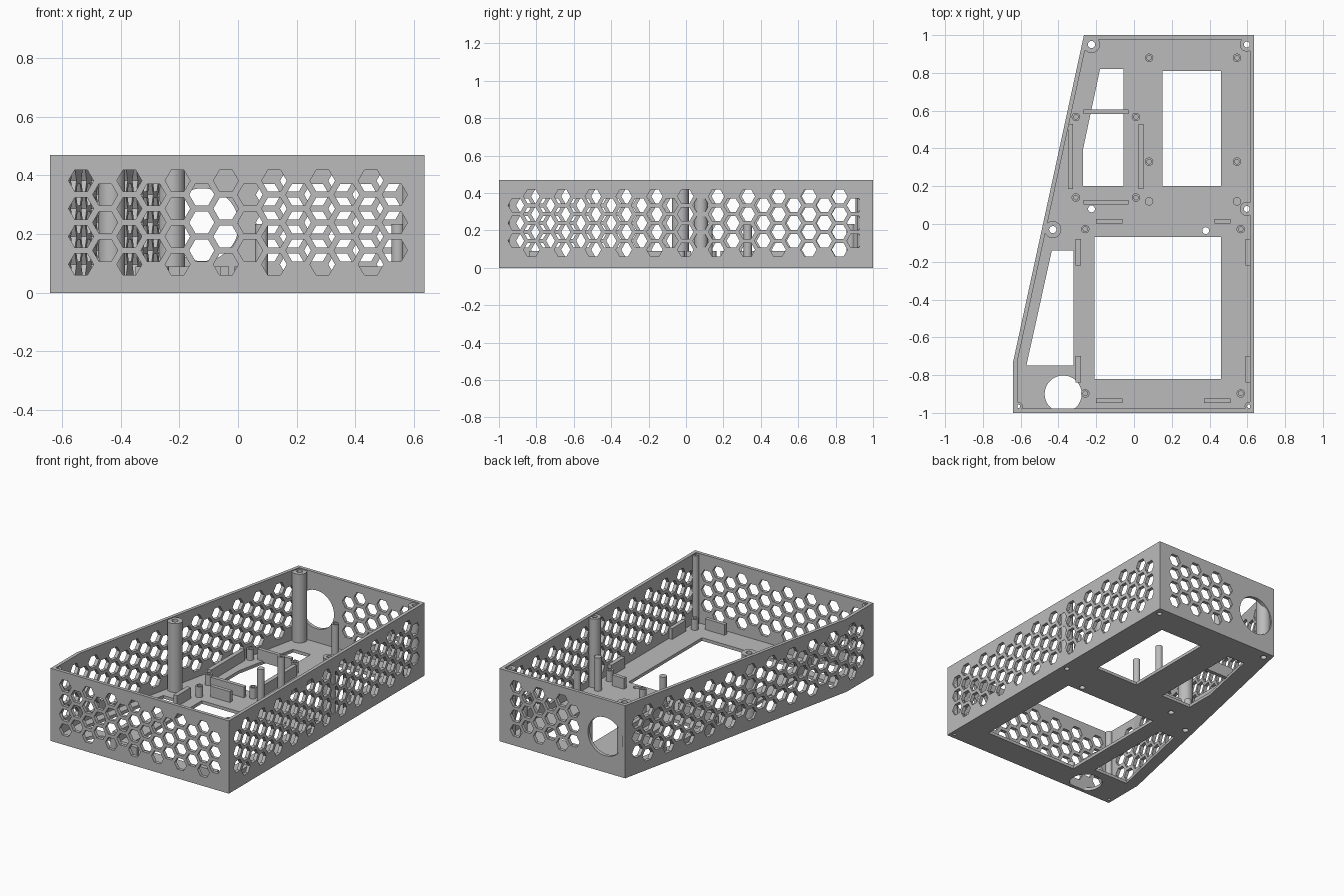
import bpy, bmesh, math
from mathutils import Vector

cube = bpy.data.objects.get("Cube")
if cube:
    bpy.data.objects.remove(cube, do_unlink=True)

H, FLOOR, WALL = 0.47, 0.02, 0.022
STEP, ROW, HEX = 0.0823, 0.095, 0.0427

grey = bpy.data.materials.new("plain grey")
grey.use_nodes = True
colour = (0.5, 0.5, 0.5, 1)
grey.diffuse_color = colour
bsdf = next(n for n in grey.node_tree.nodes if n.type == 'BSDF_PRINCIPLED')
bsdf.inputs["Base Color"].default_value = colour


def prism(bm, pts, axis, a, b):
    """Extrude a 2D outline along an axis from a to b."""
    def place(p, d):
        return {'x': (d, p[0], p[1]), 'y': (p[0], d, p[1]), 'z': (p[0], p[1], d)}[axis]
    low = [bm.verts.new(place(p, a)) for p in pts]
    high = [bm.verts.new(place(p, b)) for p in pts]
    bm.faces.new(low)
    bm.faces.new(high)
    n = len(pts)
    for i in range(n):
        j = (i + 1) % n
        bm.faces.new((low[i], low[j], high[j], high[i]))


def ring(cx, cy, r, n=32):
    return [(cx + r * math.cos(2 * math.pi * i / n), cy + r * math.sin(2 * math.pi * i / n))
            for i in range(n)]


def rect(x0, x1, y0, y1):
    return [(x0, y0), (x1, y0), (x1, y1), (x0, y1)]


def finish(bm, name):
    bmesh.ops.recalc_face_normals(bm, faces=bm.faces[:])
    me = bpy.data.meshes.new(name)
    bm.to_mesh(me)
    bm.free()
    me.materials.append(grey)
    ob = bpy.data.objects.new(name, me)
    bpy.context.collection.objects.link(ob)
    return ob


def smooth(ob):
    bpy.ops.object.select_all(action='DESELECT')
    ob.select_set(True)
    bpy.context.view_layer.objects.active = ob
    bpy.ops.object.shade_smooth_by_angle(angle=math.radians(35))


def hex_columns(bm, axis, a, b, start, step, count, first_tall):
    """Staggered columns of four and three hexagons."""
    for k in range(count):
        tall = (k % 2 == 0) == first_tall
        for i in range(4 if tall else 3):
            z = (0.097 if tall else 0.097 + ROW / 2) + i * ROW
            prism(bm, ring(start + k * step, z, HEX, 6), axis, a, b)


def tube(name, x, y, r, hole, top):
    """Standoff with a bore, or a solid pin when hole is zero."""
    bm = bmesh.new()
    z0 = 0.005
    if not hole:
        prism(bm, ring(x, y, r), 'z', z0, top)
    else:
        loops = [[bm.verts.new((p[0], p[1], z)) for p in ring(x, y, rad)]
                 for rad, z in ((r, z0), (r, top), (hole, top), (hole, z0))]
        for a, b in zip(loops, loops[1:] + loops[:1]):
            for i in range(len(a)):
                j = (i + 1) % len(a)
                bm.faces.new((a[i], a[j], b[j], b[i]))
    smooth(finish(bm, name))


# Tray outline, cavity and cut-outs
outer = [(-0.64, -1), (0.635, -1), (0.635, 1), (-0.265, 1), (-0.64, -0.73)]
inner = [(-0.618, -0.978), (0.613, -0.978), (0.613, 0.978), (-0.247, 0.978), (-0.618, -0.732)]
screw_posts = [(-0.225, 0.95, 0.045), (-0.43, -0.03, 0.045),
               (0.597, 0.95, 0.037), (0.597, 0.08, 0.037),
               (-0.612, -0.965, 0.022), (0.608, -0.965, 0.022)]

bm = bmesh.new()
prism(bm, outer, 'z', 0, H)
shell = finish(bm, "tray_shell")

bm = bmesh.new()
prism(bm, inner, 'z', FLOOR, H + 0.1)
cavity = finish(bm, "cavity_cutter")

bm = bmesh.new()
# Floor openings
fan = [(x, max(y, -0.976)) for x, y in ring(-0.375, -0.9, 0.098, 48)]
openings = [rect(-0.21, 0.46, -0.82, -0.07), rect(0.15, 0.46, 0.20, 0.81),
            [(-0.18, 0.82), (-0.055, 0.82), (-0.055, 0.20), (-0.27, 0.20), (-0.27, 0.395)],
            [(-0.435, -0.14), (-0.32, -0.14), (-0.32, -0.75), (-0.57, -0.75)],
            fan, ring(-0.225, 0.08, 0.018), ring(0.38, -0.035, 0.018)]
openings += [ring(x, y, r * 0.42) for x, y, r in screw_posts]
for pts in openings:
    prism(bm, pts, 'z', -0.03, 0.04)
# Wall vents
hex_columns(bm, 'y', -1.05, -0.96, -0.535, STEP, 14, True)
hex_columns(bm, 'y', 0.96, 1.05, 0.515, -STEP, 6, True)
hex_columns(bm, 'x', 0.59, 0.68, -0.908, STEP, 23, False)
hex_columns(bm, 'x', -0.75, -0.21, 0.903, -0.0804, 23, False)
# Round port in the back wall
prism(bm, ring(-0.122, 0.232, 0.124, 48), 'y', 0.96, 1.05)
vents = finish(bm, "opening_cutter")

for cutter in (cavity, vents):
    mod = shell.modifiers.new("cut", 'BOOLEAN')
    mod.object = cutter
    mod.operation = 'DIFFERENCE'
    mod.solver = 'EXACT'
bpy.context.view_layer.update()
cut = bpy.data.meshes.new_from_object(shell.evaluated_get(bpy.context.evaluated_depsgraph_get()))
shell.modifiers.clear()
shell.data = cut
for cutter in (cavity, vents):
    bpy.data.objects.remove(cutter, do_unlink=True)
smooth(shell)

# Full-height screw posts
for x, y, r in screw_posts:
    tube("screw_post", x, y, r, r * 0.42, H - 0.006)

# Tall board standoffs and locating pins
for x in (0.08, 0.545):
    for y in (0.33, 0.88):
        tube("tall_standoff", x, y, 0.022, 0.012, 0.235)
    tube("locating_pin", x, 0.12, 0.022, 0, 0.235)

# Short board standoffs
for xs, ys in (((-0.308, 0.01), (0.14, 0.567)), ((-0.258, 0.565), (-0.897, -0.027))):
    for x in xs:
        for y in ys:
            tube("short_standoff", x, y, 0.022, 0.012, 0.09)

# Retaining ribs along x and along y
ribs = [(x0, x1, y - 0.012, y + 0.012) for x0, x1, y in (
    (-0.2, -0.06, 0.015), (0.425, 0.51, 0.015), (-0.2, -0.06, -0.935),
    (0.37, 0.51, -0.935), (-0.268, -0.03, 0.595), (-0.268, -0.03, 0.115))]
ribs += [(x - 0.014, x + 0.014, y0, y1) for x, y0, y1 in (
    (-0.295, -0.22, -0.08), (0.603, -0.22, -0.08), (-0.295, -0.84, -0.7),
    (0.603, -0.84, -0.7), (-0.336, 0.185, 0.53), (0.037, 0.185, 0.53))]
for r in ribs:
    bm = bmesh.new()
    prism(bm, rect(*r), 'z', 0.012, 0.09)
    finish(bm, "retaining_rib")
